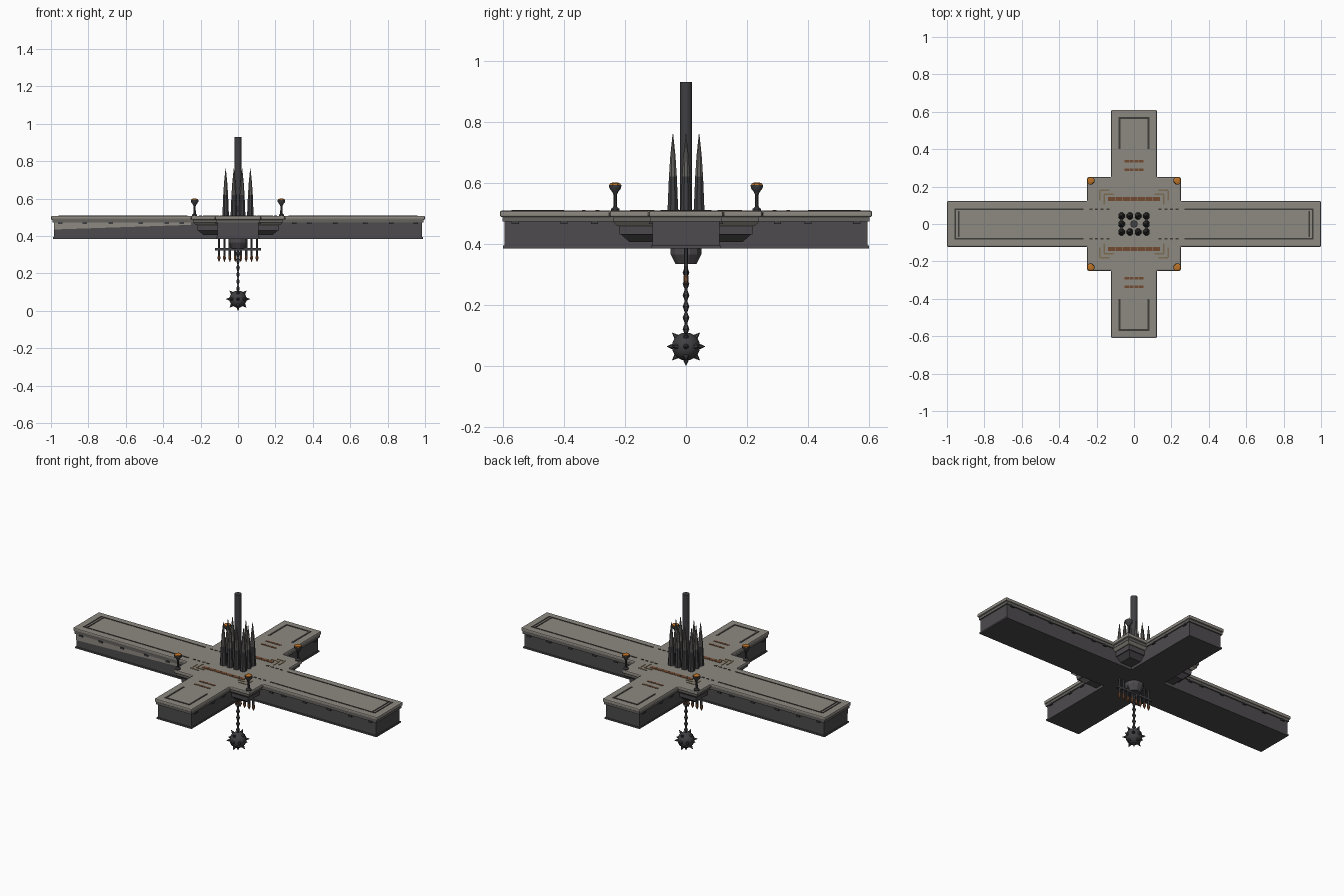
import bpy, bmesh, math
from mathutils import Vector, Matrix

if "Cube" in bpy.data.objects:
    bpy.data.objects.remove(bpy.data.objects["Cube"])


def material(name, r, g, b):
    m = bpy.data.materials.new(name)
    m.use_nodes = True
    m.diffuse_color = (r, g, b, 1)
    m.node_tree.nodes["Principled BSDF"].inputs["Base Color"].default_value = (r, g, b, 1)
    return m


STONE = material("warm grey stone", .27, .25, .22)
TRIM = material("dark stone trim", .13, .125, .115)
WALL = material("dark wall", .075, .07, .075)
IRON = material("black iron", .05, .05, .055)
GROOVE = material("groove", .05, .047, .042)
RUST = material("rust", .17, .07, .03)
FLAME = material("ember orange", .5, .17, .02)
BRASS = material("dull brass", .2, .15, .085)


def finish(name, bm, mat, smooth=False, bevel=0):
    bmesh.ops.recalc_face_normals(bm, faces=bm.faces)
    me = bpy.data.meshes.new(name)
    bm.to_mesh(me)
    bm.free()
    me.materials.append(mat)
    ob = bpy.data.objects.new(name, me)
    bpy.context.collection.objects.link(ob)
    if smooth:
        me.shade_smooth()
        me.set_sharp_from_angle(angle=math.radians(40))
    if bevel:
        mod = ob.modifiers.new("edge", "BEVEL")
        mod.width, mod.segments = bevel, 2
    return ob


def add_box(bm, x0, x1, y0, y1, z0, z1):
    m = Matrix.Translation(((x0 + x1) / 2, (y0 + y1) / 2, (z0 + z1) / 2))
    bmesh.ops.create_cube(bm, size=1, matrix=m @ Matrix.Diagonal((x1 - x0, y1 - y0, z1 - z0, 1)))


def add_lathe(bm, x, y, profile, n=8):
    """Stack of rings (radius, z) around a vertical axis."""
    rings = [[bm.verts.new((x + r * math.cos(math.tau * (i + .5) / n),
                            y + r * math.sin(math.tau * (i + .5) / n), z)) for i in range(n)]
             for r, z in profile]
    for a, b in zip(rings, rings[1:]):
        for i in range(n):
            bm.faces.new((a[i], a[(i + 1) % n], b[(i + 1) % n], b[i]))
    bm.faces.new(rings[0])
    bm.faces.new(rings[-1])


def cross(name, mat, X, Y, w, c, z0, z1, bevel=0):
    """Plus-shaped slab with an optional square centre of half size c."""
    q = [(X, w), (c, w), (c, c), (w, c), (w, Y)] if c else [(X, w), (w, w), (w, Y)]
    q += [(-x, y) for x, y in reversed(q)]
    q += [(x, -y) for x, y in reversed(q)]
    bm = bmesh.new()
    f = bm.faces.new([bm.verts.new((x, y, z0)) for x, y in q])
    ext = bmesh.ops.extrude_face_region(bm, geom=[f])
    bmesh.ops.translate(bm, vec=(0, 0, z1 - z0),
                        verts=[v for v in ext["geom"] if isinstance(v, bmesh.types.BMVert)])
    return finish(name, bm, mat, bevel=bevel)


SIDES = (-1, 1)
TOP = .508

# Platform walls, moulding and deck
cross("platform_walls", WALL, .985, .595, .11, None, .385, .48)
cross("wall_foot", WALL, .99, .6, .114, None, .385, .394)
cross("deck_moulding", TRIM, .992, .602, .117, .24, .472, .492)
cross("deck", STONE, 1, .61, .122, .25, .487, TOP, .006)

# Stepped corbels beneath the square centre
for name, mat, lo, hi, z0, z1 in (("corbel_top", STONE, .225, .24, .458, .473),
                                  ("corbel_middle", WALL, .218, .22, .43, .458),
                                  ("corbel_bottom", WALL, .185, .213, .405, .43)):
    bm = bmesh.new()
    add_lathe(bm, 0, 0, [(lo * math.sqrt(2), z0), (hi * math.sqrt(2), z1)], 4)
    finish(name, bm, mat)

# Pale repair panel on one wall
bm = bmesh.new()
bm.faces.new([bm.verts.new((x, -.1155, z)) for x, z in
              ((-.985, .435), (-.25, .46), (-.25, .472), (-.985, .472))])
finish("pale_wall_panel", bm, STONE)

# Rivets along the walls
bm = bmesh.new()
for s in SIDES:
    for t in SIDES:
        for x in (.3, .38, .52, .68, .82, .95):
            add_box(bm, s * x - .012, s * x + .012, t * .115 - .006, t * .115 + .006, .464, .474)
        for y in (.3, .4, .56):
            add_box(bm, s * .115 - .006, s * .115 + .006, t * y - .012, t * y + .012, .464, .474)
finish("wall_rivets", bm, IRON)

# Deck inlays: grooved frames, brass corner brackets and rust grates
groove, brass, rust = bmesh.new(), bmesh.new(), bmesh.new()


def plate(bm, x0, x1, y0, y1):
    add_box(bm, x0, x1, y0, y1, TOP - .002, TOP + .002)


for s in SIDES:
    xa, xb = sorted((s * .27, s * .955))
    ya, yb = sorted((s * .40, s * .57))
    for t in SIDES:
        plate(groove, xa, xb, t * .08 - .004, t * .08 + .004)
        plate(groove, t * .077 - .005, t * .077 + .005, ya, yb)
        for x in (.14, .17, .2, .23):
            plate(groove, s * x - .008, s * x + .008, t * .08 - .004, t * .08 + .004)
        # nested corner brackets
        for d in (0, .022):
            x, y = .182 - d, .18 - d
            x0, x1 = sorted((s * (x - .05), s * x))
            plate(brass, x0, x1, t * y - .004, t * y + .004)
            y0, y1 = sorted((t * (y - .055), t * y))
            plate(brass, s * x - .004, s * x + .004, y0, y1)
    plate(groove, s * .955 - .004, s * .955 + .004, -.084, .084)
    plate(groove, s * .937 - .004, s * .937 + .004, -.07, .07)
    plate(groove, -.082, .082, s * .567 - .005, s * .567 + .005)
    for i in range(7):
        x = (i - 3) * .04
        plate(rust, x - .018, x + .018, s * .133 - .011, s * .133 + .011)
    for y in (.29, .335):
        for i in range(4):
            x = (i - 1.5) * .026
            plate(rust, x - .011, x + .011, s * y - .006, s * y + .006)
finish("deck_grooves", groove, GROOVE)
finish("deck_brackets", brass, BRASS)
finish("deck_grates", rust, RUST)

# Central column and the cluster of spires round it
bm = bmesh.new()
add_lathe(bm, 0, 0, [(.02, .5), (.02, .93)], 12)
finish("central_column", bm, IRON, smooth=True)

shafts, tips = bmesh.new(), bmesh.new()
for x in (-.066, -.022, .022, .066):
    for y in (-.043, 0, .043):
        if y == 0 and abs(x) < .05:
            continue
        add_lathe(shafts, x, y, [(.02, .5), (.018, .53), (.014, .62)])
        add_lathe(tips, x, y, [(.014, .62), (.009, .69), (.001, .76)])
finish("spire_shafts", shafts, IRON, smooth=True)
finish("spire_tips", tips, TRIM, smooth=True)

# Corner braziers
stands, fires = bmesh.new(), bmesh.new()
for s in SIDES:
    for t in SIDES:
        add_lathe(stands, s * .232, t * .232,
                  [(.015, .505), (.015, .514), (.007, .52), (.006, .56), (.011, .57), (.021, .582), (.022, .593)])
        add_lathe(fires, s * .232, t * .232, [(.021, .588), (.019, .597), (.01, .6)])
finish("brazier_stands", stands, IRON, smooth=True)
finish("brazier_fires", fires, FLAME)

# Hopper below the platform
bm = bmesh.new()
add_lathe(bm, 0, 0, [(.035, .333), (.052, .365), (.052, .39)], 12)
finish("under_hopper", bm, WALL)

# Hanging gate with rusty points
bars, points = bmesh.new(), bmesh.new()
for i in range(8):
    x = (i - 3.5) * .029
    add_lathe(bars, x, 0, [(.007, .295), (.007, .39)], 6)
    add_lathe(points, x, 0, [(.001, .262), (.009, .28), (.007, .297)], 6)
add_box(bars, -.122, .122, -.007, .007, .323, .337)
finish("gate_bars", bars, IRON)
finish("gate_points", points, RUST)

# Chain of diamond links
bm = bmesh.new()
for i in range(6):
    z = .12 + i * .037
    add_lathe(bm, 0, 0, [(.004, z - .0185), (.011, z), (.004, z + .0185)], 6)
add_lathe(bm, 0, 0, [(.005, .3), (.005, .34)], 6)
finish("chain", bm, IRON)

# Spiked ball
C = Vector((0, 0, .063))
bm = bmesh.new()
bmesh.ops.create_uvsphere(bm, u_segments=16, v_segments=10, radius=.046, matrix=Matrix.Translation(C))
finish("ball", bm, IRON, smooth=True)
bm = bmesh.new()
dirs = [Vector((0, 0, -1))]
dirs += [Vector((math.cos(k * math.tau / 8), math.sin(k * math.tau / 8), 0)) for k in range(8)]
dirs += [Vector((a, b, c)).normalized() for a, b, c in
         [(s, 0, t) for s in SIDES for t in SIDES] + [(0, s, t) for s in SIDES for t in SIDES]]
for d in dirs:
    m = Matrix.Translation(C + d * .0515) @ d.to_track_quat("Z", "Y").to_matrix().to_4x4()
    bmesh.ops.create_cone(bm, segments=6, radius1=.011, radius2=.001, depth=.023, matrix=m, cap_ends=True)
finish("ball_spikes", bm, IRON)
